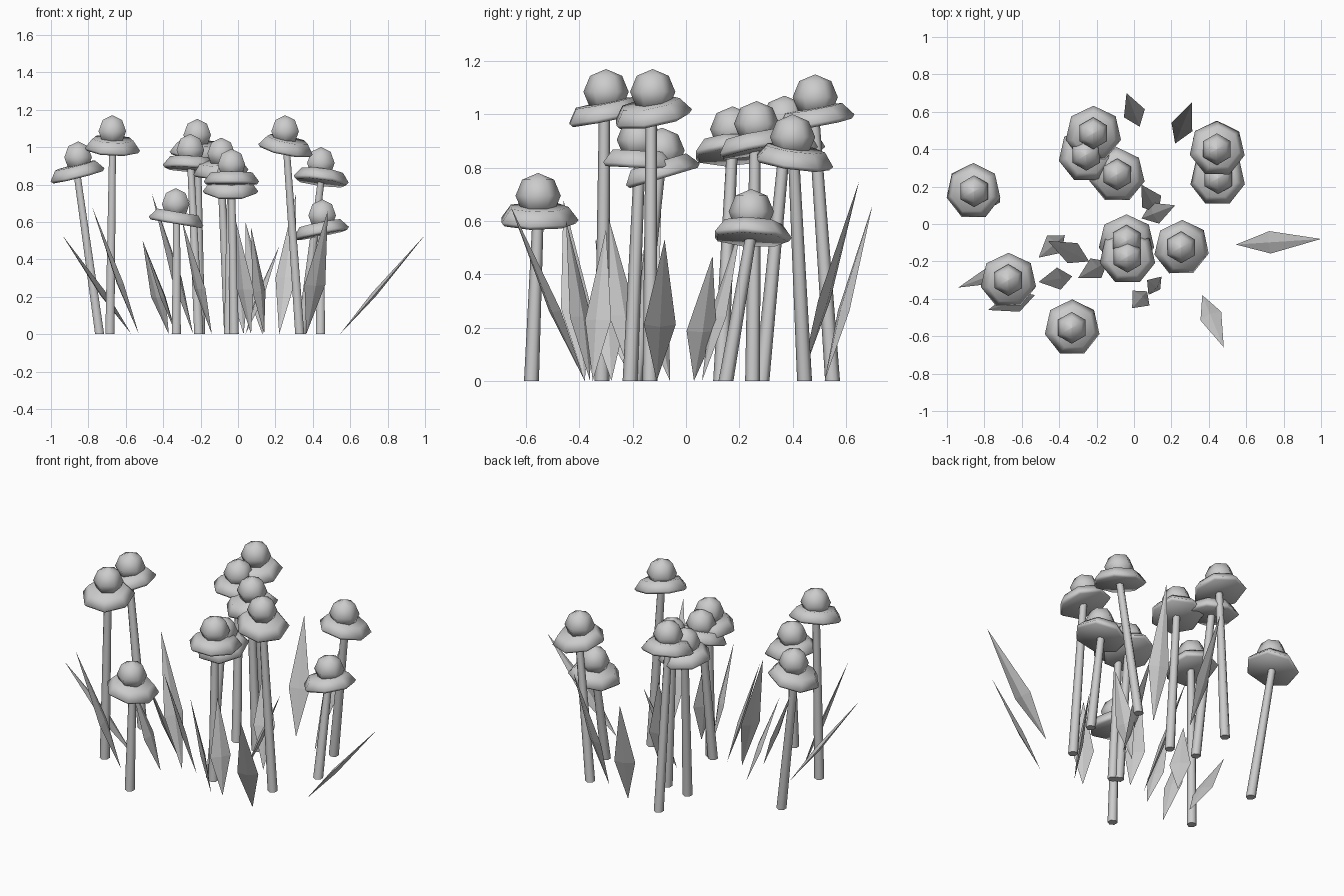
import bpy, bmesh, math
from mathutils import Vector

if "Cube" in bpy.data.objects:
    bpy.data.objects.remove(bpy.data.objects["Cube"])


def make(name, bm, smooth=None):
    bmesh.ops.recalc_face_normals(bm, faces=bm.faces)
    mesh = bpy.data.meshes.new(name)
    bm.to_mesh(mesh)
    bm.free()
    ob = bpy.data.objects.new(name, mesh)
    bpy.context.collection.objects.link(ob)
    if smooth:
        bpy.ops.object.select_all(action='DESELECT')
        ob.select_set(True)
        bpy.context.view_layer.objects.active = ob
        bpy.ops.object.shade_smooth_by_angle(angle=math.radians(smooth))
    return ob


def loft(rings, sides, place):
    """Skin of regular polygons; first vertex points to +y, ends are capped."""
    bm = bmesh.new()
    loops = []
    for i, (r, z) in enumerate(rings):
        loops.append([bm.verts.new(place(r * math.sin(a), r * math.cos(a), z, i))
                      for a in (k * math.tau / sides for k in range(sides))])
    for a, b in zip(loops, loops[1:]):
        for k in range(sides):
            n = (k + 1) % sides
            bm.faces.new((a[k], a[n], b[n], b[k]))
    bm.faces.new(loops[0])
    bm.faces.new(loops[-1])
    return bm


BRIM = [(0.14, 0), (0.152, 0.014), (0.114, 0.064)]
R = 0.085
DOME = [(R * math.cos(math.radians(a)), R * math.sin(math.radians(a)))
        for a in (-45, 0, 45, 89)]


def flower(base, head, top, tilt):
    normal = Vector((tilt[0], tilt[1], 1)).normalized()
    rot = Vector((0, 0, 1)).rotation_difference(normal)
    # upright dome straight above the middle of a tilted brim
    centre = Vector((head[0], head[1], top - R))
    origin = centre - Vector((0, 0, 0.105))
    make("flower_brim", loft(BRIM, 7, lambda x, y, z, i: origin + rot @ Vector((x, y, z))), 120)
    make("flower_dome", loft(DOME, 6, lambda x, y, z, i: centre + Vector((x, y, z))), 80)
    ends = [Vector((base[0], base[1], 0)), origin + normal * 0.03]
    make("stem", loft([(0.028, 0), (0.021, 0)], 6,
                      lambda x, y, z, i: ends[i] + Vector((x, y, 0))), 65)


def blade(base, tip, width=0.06, thick=0.014):
    # flattened double pyramid, widest at 40% of its length
    b, t = Vector((*base, 0)), Vector(tip)
    d = (t - b).normalized()
    side = d.cross(Vector((0, 0, 1))).normalized()
    out = side.cross(d)
    mid = b.lerp(t, 0.4)
    bm = bmesh.new()
    lo, hi = bm.verts.new(b), bm.verts.new(t)
    ring = [bm.verts.new(mid + o) for o in
            (side * width, out * thick, -side * width, -out * thick)]
    for k in range(4):
        bm.faces.new((lo, ring[k], ring[k - 1]))
        bm.faces.new((hi, ring[k - 1], ring[k]))
    make("leaf_blade", bm)


# flowers: stem base, head position, top height, brim tilt
for f in [
    ((-.74, .13), (-.855, .175), 1.03, (-.25, -.05)),
    ((-.685, -.316), (-.672, -.30), 1.17, (.05, -.2)),
    ((-.33, -.58), (-.333, -.555), .78, (.17, 0)),
    ((-.20, .55), (-.218, .485), 1.15, (.05, -.18)),
    ((-.21, .285), (-.255, .37), 1.07, (.06, .1)),
    ((-.05, .25), (-.09, .265), 1.05, (-.1, -.2)),
    ((-.05, -.19), (-.04, -.09), .95, (0, -.3)),
    ((-.02, -.21), (-.035, -.175), .99, (0, .05)),
    ((.33, -.135), (.252, -.125), 1.17, (.2, -.18)),
    ((.34, .445), (.443, .40), 1.0, (.13, .14)),
    ((.44, .15), (.45, .245), .72, (-.2, .05)),
]:
    flower(*f)

# leaf blades: base, tip
for l in [
    ((.545, -.11), (1.0, -.08, .53)),
    ((.365, -.38), (.48, -.66, .66)),
    ((.03, .52), (-.04, .70, .66)),
    ((.22, .43), (.31, .65, .75)),
    ((.04, .03), (.22, .10, .47)),
    ((.13, .06), (.04, .21, .60)),
    ((.07, -.36), (-.01, -.45, .60)),
    ((.14, -.35), (.07, -.30, .57)),
    ((-.57, -.20), (-.94, -.34, .53)),
    ((-.53, -.38), (-.78, -.46, .68)),
    ((-.33, -.28), (-.51, -.31, .50)),
    ((-.37, -.06), (-.51, -.18, .50)),
    ((-.24, -.20), (-.46, -.09, .75)),
    ((-.14, -.20), (-.30, -.29, .61)),
]:
    blade(*l)
